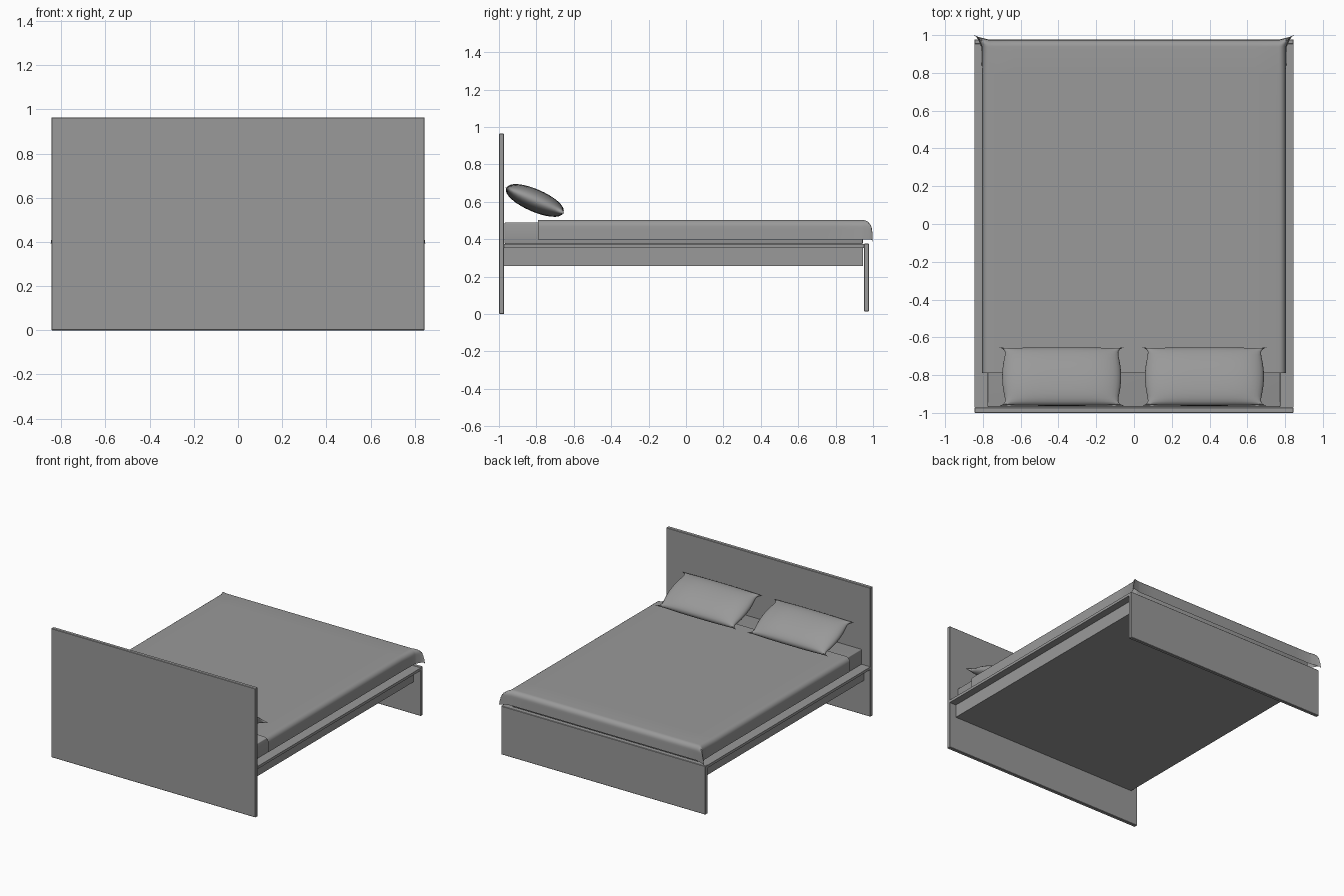
import bpy, bmesh, math
from mathutils import Matrix

if "Cube" in bpy.data.objects:
    bpy.data.objects.remove(bpy.data.objects["Cube"])

# Dark grey shared by every part
GREY = bpy.data.materials.new("dark_grey")
GREY.diffuse_color = (0.32, 0.32, 0.32, 1)
GREY.use_nodes = True
GREY.node_tree.nodes["Principled BSDF"].inputs["Base Color"].default_value = GREY.diffuse_color


def finish(bm, name, smooth=False):
    bmesh.ops.recalc_face_normals(bm, faces=bm.faces)
    for f in bm.faces:
        f.smooth = smooth
    me = bpy.data.meshes.new(name)
    bm.to_mesh(me)
    bm.free()
    me.materials.append(GREY)
    if smooth:
        me.set_sharp_from_angle(angle=math.radians(40))
    ob = bpy.data.objects.new(name, me)
    bpy.context.collection.objects.link(ob)
    return ob


def box(name, x, y, z, bevel=0.0, segments=1):
    bm = bmesh.new()
    size = [b - a for a, b in (x, y, z)]
    mid = [(a + b) / 2 for a, b in (x, y, z)]
    bmesh.ops.create_cube(bm, size=1, matrix=Matrix.Translation(mid) @ Matrix.Diagonal((*size, 1)))
    if bevel:
        bmesh.ops.bevel(bm, geom=bm.edges[:], offset=bevel, segments=segments,
                        profile=0.5, affect='EDGES')
    return finish(bm, name, segments > 1)


def add_grid(bm, us, vs, fn):
    rows = [[bm.verts.new(fn(u, v)) for u in us] for v in vs]
    for a, b in zip(rows, rows[1:]):
        for i in range(len(us) - 1):
            bm.faces.new((a[i], a[i + 1], b[i + 1], b[i]))


# Bed frame
box("headboard", (-0.845, 0.845), (-1.0, -0.972), (0, 0.964), 0.003)
box("footboard", (-0.845, 0.845), (0.952, 0.978), (0.013, 0.376), 0.003)
box("bed_base", (-0.79, 0.79), (-0.972, 0.945), (0.257, 0.354))
box("frame_ledge", (-0.845, 0.845), (-0.972, 0.952), (0.354, 0.374))

# Mattress
box("mattress", (-0.775, 0.775), (-0.97, 0.945), (0.374, 0.489), 0.006, 3)

# Blanket draped over the mattress, with flared folds at the foot corners
R, HX, HY, TOP, HANG = 0.036, 0.767, 0.938, 0.503, 0.068
ARC = R * math.pi / 2
over = [ARC * i / 6 for i in range(7)] + [ARC + HANG * i / 5 for i in range(1, 6)]


def drape(e):
    if e <= 0:
        return e, 0
    if e < ARC:
        return R * math.sin(e / R), R * (1 - math.cos(e / R))
    return R + 0.03 * (e - ARC), R + e - ARC


def blanket_point(u, v):
    s = 1 if u >= 0 else -1
    ex, ey = abs(u) - HX, v - HY
    (ox, dx), (oy, dy) = drape(ex), drape(ey)
    f = max(0, min(ex, ey)) / (ARC + HANG)
    flare = math.sin(2.3 * f)
    # cloth near the foot is pushed outwards into the corner fold
    pull = max(0, (v - 0.86) / 0.14) ** 2 * max(0, ex) * 0.08
    z = TOP - max(dx, dy) - 0.015 * f ** 2
    return s * (HX + ox + 0.028 * flare + pull), HY + oy + 0.022 * flare, z


half = [HX * i / 6 for i in range(6)] + [HX + e for e in over]
us = [-u for u in reversed(half[1:])] + half
vs = [-0.79 + (HY + 0.79) * i / 12 for i in range(12)] + [HY + e for e in over]
bm = bmesh.new()
add_grid(bm, us, vs, blanket_point)
finish(bm, "blanket", True)


# Pillows with pinched corners, leaning on the headboard
def pillow(name, cx):
    n, m = 24, 16
    us = [math.sin(math.pi / 2 * (2 * i / n - 1)) for i in range(n + 1)]
    vs = [math.sin(math.pi / 2 * (2 * i / m - 1)) for i in range(m + 1)]
    bm = bmesh.new()
    for side in (1, -1):
        def point(u, v):
            w = 0.315 - 0.03 * v * v + 0.05 * abs(v) ** 12
            d = 0.166 - 0.004 * u * u + 0.01 * abs(u) ** 14
            t = 0.06 * max(0, 1 - u ** 4) ** 0.5 * max(0, 1 - v * v) ** 0.45
            return u * w, v * d, side * t
        add_grid(bm, us, vs, point)
    bmesh.ops.remove_doubles(bm, verts=bm.verts, dist=0.0001)
    bm.transform(Matrix.Translation((cx, -0.808, 0.607)) @ Matrix.Rotation(math.radians(-23.5), 4, 'X'))
    finish(bm, name, True)


pillow("pillow_left", -0.383)
pillow("pillow_right", 0.373)
